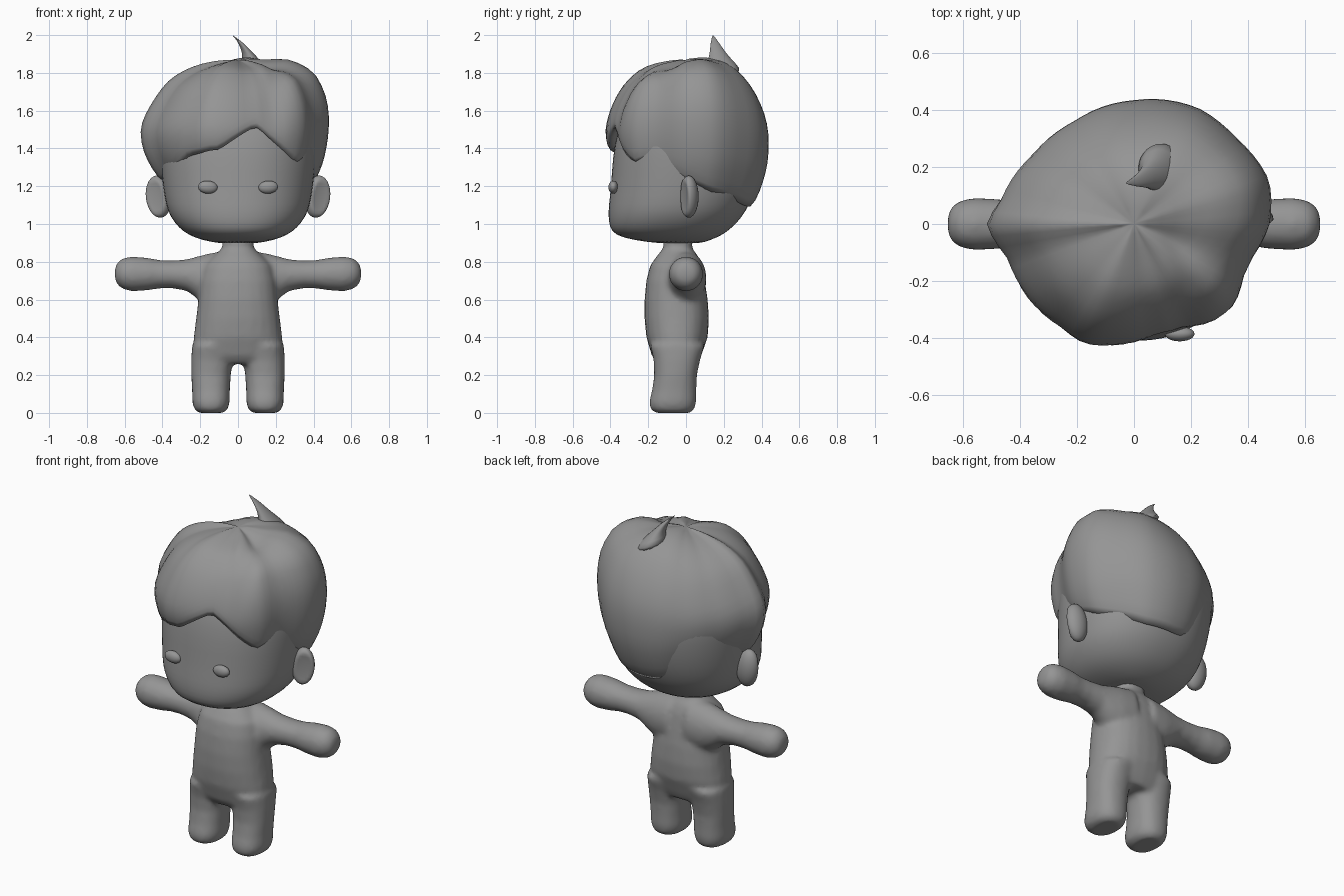
import bpy, bmesh, math
from mathutils import Vector, Matrix

if "Cube" in bpy.data.objects:
    bpy.data.objects.remove(bpy.data.objects["Cube"])

grey = bpy.data.materials.new("plain grey")
grey.diffuse_color = (0.3, 0.3, 0.3, 1)
grey.use_nodes = True
grey.node_tree.nodes["Principled BSDF"].inputs["Base Color"].default_value = grey.diffuse_color


def finish(name, bm, subdiv=0):
    bmesh.ops.recalc_face_normals(bm, faces=bm.faces)
    me = bpy.data.meshes.new(name)
    bm.to_mesh(me)
    bm.free()
    me.materials.append(grey)
    ob = bpy.data.objects.new(name, me)
    bpy.context.collection.objects.link(ob)
    for p in me.polygons:
        p.use_smooth = True
    if subdiv:
        ob.modifiers.new("round", 'SUBSURF').levels = subdiv
        ob.modifiers["round"].render_levels = subdiv
    return ob


def loft(bm, rows, place, n=24, power=2.3):
    """Rows of (position, half width, low, high) become a capped tube."""
    rings = []
    for t, h, lo, hi in rows:
        ring = []
        for i in range(n):
            a = math.tau * i / n
            c, s = math.cos(a), math.sin(a)
            u = math.copysign(abs(c) ** (2 / power), c) * h
            v = math.copysign(abs(s) ** (2 / power), s)
            ring.append(bm.verts.new(place(t, u, (lo + hi) / 2 + v * (hi - lo) / 2)))
        rings.append(ring)
    faces = [bm.faces.new(rings[0]), bm.faces.new(rings[-1])]
    for a, b in zip(rings, rings[1:]):
        for i in range(n):
            j = (i + 1) % n
            faces.append(bm.faces.new((a[i], a[j], b[j], b[i])))
    bmesh.ops.recalc_face_normals(bm, faces=faces)


def lerp_table(table, x):
    for (x0, y0), (x1, y1) in zip(table, table[1:]):
        if x <= x1:
            k = max(0, (x - x0) / (x1 - x0))
            return y0 + (y1 - y0) * k
    return table[-1][1]


# body: torso, legs and arms fused into one skin
bm = bmesh.new()
loft(bm, [(.26, .20, -.15, .06), (.30, .235, -.18, .08), (.40, .235, -.21, .115), (.50, .222, -.22, .122),
          (.60, .21, -.22, .115), (.70, .20, -.21, .10), (.78, .18, -.19, .085), (.83, .13, -.155, .065),
          (.86, .095, -.13, .04), (.885, .08, -.115, .03), (.92, .09, -.13, .04)],
     lambda t, u, v: (u, v, t))
for side in (-1, 1):
    loft(bm, [(.0, .065, -.16, .025), (.02, .09, -.19, .045), (.06, .1, -.195, .055), (.12, .1, -.18, .055),
              (.2, .105, -.168, .058), (.28, .11, -.172, .075), (.36, .11, -.19, .10)],
         lambda t, u, v: (side * (.143 - .06 * max(0, t - .2) + u), v, t))
    loft(bm, [(.06, .11, .56, .86), (.15, .105, .57, .845), (.21, .095, .60, .83), (.27, .085, .645, .813),
              (.35, .08, .66, .807), (.42, .08, .658, .81), (.48, .088, .648, .822), (.56, .092, .643, .828),
              (.61, .082, .655, .82), (.64, .06, .68, .795), (.652, .03, .71, .765)],
         lambda t, u, v: (side * t, u, v), power=2)
body = finish("body", bm)
mod = body.modifiers.new("fuse", 'REMESH')
mod.mode = 'VOXEL'
mod.voxel_size = .014
mod.use_smooth_shade = True
mod = body.modifiers.new("relax", 'SMOOTH')
mod.factor = .5
mod.iterations = 7

# head
bm = bmesh.new()
loft(bm, [(.895, .09, -.13, .07), (.915, .19, -.28, .13), (.94, .26, -.375, .19), (.98, .315, -.405, .245),
          (1.04, .36, -.412, .30), (1.1, .382, -.41, .335), (1.2, .398, -.397, .375), (1.35, .415, -.39, .40),
          (1.5, .42, -.365, .40), (1.62, .38, -.31, .35), (1.74, .25, -.2, .24)],
     lambda t, u, v: (u, v, t), n=40, power=2.2)
finish("head", bm, 1)

# hair: shell around the head centre; radius by elevation for the four sides
ELEV = (-60, -45, -30, -20, 0, 12, 30, 45, 60, 75, 90)
SIDES = dict(
    right=(.50, .47, .45, .45, .475, .50, .55, .58, .545, .485, .47),
    back=(.497, .467, .445, .435, .43, .437, .45, .467, .49, .492, .47),
    left=(.50, .475, .46, .465, .525, .55, .532, .53, .508, .485, .47),
    front=(.45, .43, .41, .405, .425, .45, .465, .48, .49, .475, .47))
# outline seen from above: azimuth in degrees, radius
PLAN = [(0, .485), (18, .51), (40, .48), (60, .475), (90, .44), (120, .425), (145, .44), (170, .487), (180, .535),
        (195, .47), (217, .465), (235, .455), (247, .467), (262, .44), (280, .41), (295, .41), (308, .45),
        (321, .463), (336, .43), (345, .44), (360, .485)]
# height of the lower hair edge by azimuth
EDGE = [(0, 1.2), (30, 1.1), (60, 1.02), (90, .99), (120, 1.02), (150, 1.1), (180, 1.2), (200, 1.22), (215, 1.27),
        (230, 1.35), (243, 1.37), (252, 1.39), (256, 1.38), (262, 1.42), (284, 1.53), (303, 1.40), (320, 1.30),
        (330, 1.34), (345, 1.25), (360, 1.2)]


def hair_radius(az, el):
    a = math.radians(az)
    c, s = math.cos(a), math.sin(a)
    parts = (("right" if c > 0 else "left", c * c), ("back" if s > 0 else "front", s * s))
    peak = sum(max(SIDES[k][3:6]) * w for k, w in parts)
    r = sum(lerp_table(list(zip(ELEV, SIDES[k])), el) * w for k, w in parts)
    plan = 1 + (lerp_table(PLAN, az) / peak - 1) * max(0, math.cos(math.radians(el))) ** .7
    # parting that runs forward from the crown
    x = .47 * math.cos(math.radians(el)) * c
    y = .47 * math.cos(math.radians(el)) * s
    groove = .03 * math.exp(-((x - .16 + .15 * y) / .05) ** 2) * max(0, min(1, (.12 - y) * 5))
    return r * plan - groove * max(0, min(1, (el - 10) / 40))


bm = bmesh.new()
COLS, ROWS = 72, 20
grid = []
for i in range(COLS):
    az = 360 * i / COLS
    a = math.radians(az)
    low = math.degrees(math.atan2(lerp_table(EDGE, az) - 1.4, .43))
    col = []
    for j in range(ROWS):
        el = low + (90 - low) * j / ROWS
        r = hair_radius(az, el) - (.012 if j == 0 else 0)
        e = math.radians(el)
        col.append(bm.verts.new((r * math.cos(e) * math.cos(a), r * math.cos(e) * math.sin(a), 1.4 + r * math.sin(e))))
    grid.append(col)
crown = bm.verts.new((0, 0, 1.87))
for i in range(COLS):
    a, b = grid[i], grid[(i + 1) % COLS]
    for j in range(ROWS - 1):
        bm.faces.new((a[j], b[j], b[j + 1], a[j + 1]))
    bm.faces.new((a[-1], b[-1], crown))
hair = finish("hair", bm)
mod = hair.modifiers.new("relax", 'SMOOTH')
mod.factor = .5
mod.iterations = 2
mod = hair.modifiers.new("thickness", 'SOLIDIFY')
mod.thickness = .05
mod.offset = -1

# curled tuft on the crown
bm = bmesh.new()
path = [(.10, .20, 1.79, .13), (.09, .185, 1.85, .085), (.06, .17, 1.90, .05), (.025, .155, 1.95, .03),
        (-.005, .147, 1.98, .014), (-.03, .143, 2.0, .002)]
loft(bm, [(k, p[3], -p[3], p[3]) for k, p in enumerate(path)],
     lambda t, u, v: (path[t][0] + u * .8, path[t][1] + v * .9, path[t][2] - u * .3), n=14, power=2)
finish("hair_tuft", bm, 1)


def ellipsoid(name, centre, size, tilt, dent=None):
    bm = bmesh.new()
    bmesh.ops.create_uvsphere(bm, u_segments=24, v_segments=14, radius=1)
    if dent:  # hollow pressed into the outer front of the ear
        d = Vector(dent).normalized()
        for v in bm.verts:
            k = max(0, (v.co.dot(d) - .55) / .45)
            v.co -= d * .55 * k
    m = Matrix.Translation(centre) @ Matrix.Rotation(tilt, 4, 'Y') @ Matrix.Diagonal((*size, 1))
    bmesh.ops.transform(bm, matrix=m, verts=bm.verts)
    return finish(name, bm)


# ears and eyes
for side, word in ((-1, "left"), (1, "right")):
    ellipsoid(word + "_ear", (side * .42, .015, 1.145), (.068, .052, .112), side * .12, (side * .6, -1, 0))
    ellipsoid(word + "_eye", (side * .16, -.385, 1.195), (.052, .026, .034), side * -.08)
